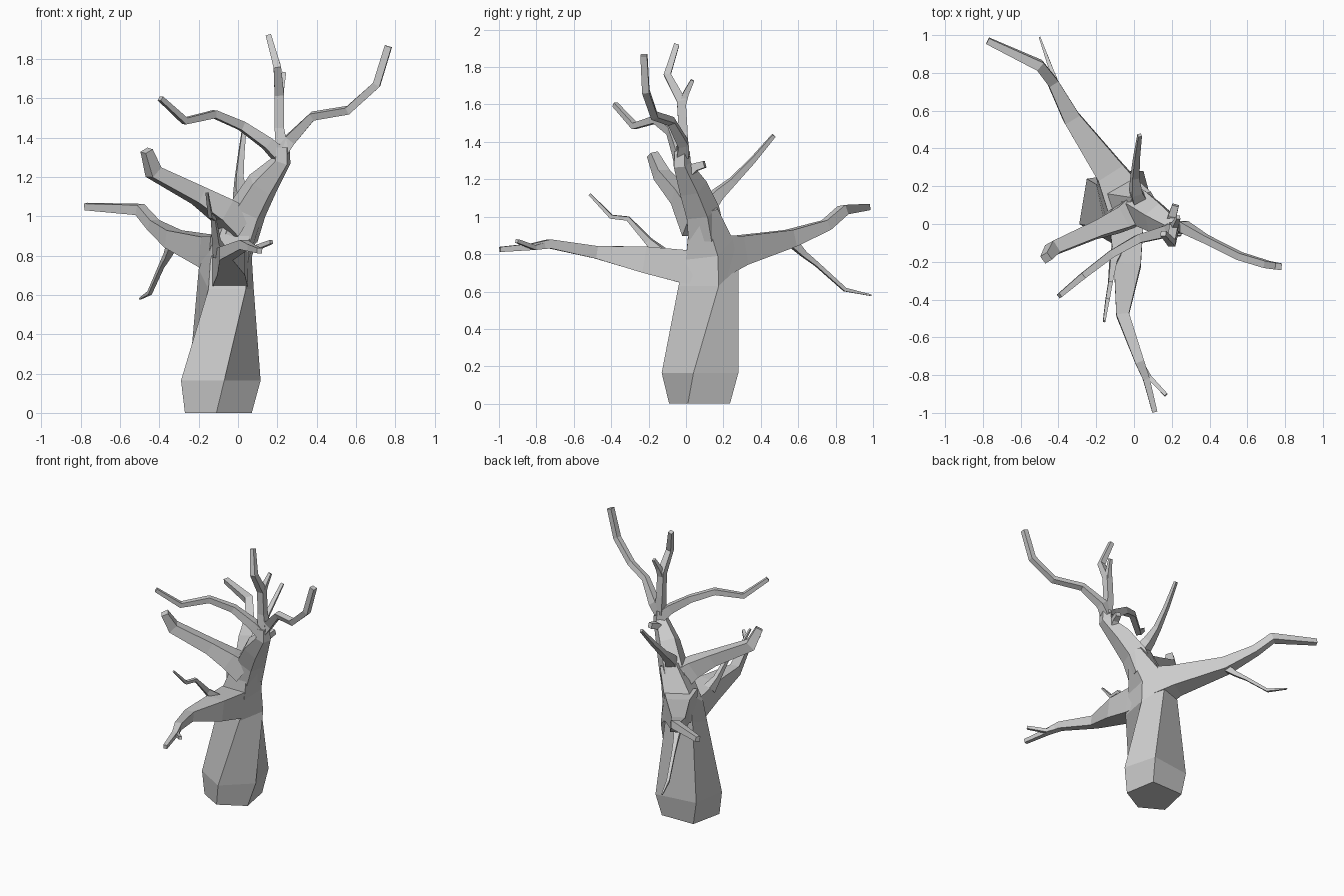
import bpy, bmesh, math
from mathutils import Vector


def skin(name, rings):
    """Bridge equal-length vertex rings into one flat-shaded closed tube."""
    bm = bmesh.new()
    loops = [[bm.verts.new(p) for p in ring] for ring in rings]
    n = len(loops[0])
    for a, b in zip(loops, loops[1:]):
        for i in range(n):
            j = (i + 1) % n
            bm.faces.new((a[i], a[j], b[j], b[i]))
    bm.faces.new(loops[0][::-1])
    bm.faces.new(loops[-1])
    bmesh.ops.recalc_face_normals(bm, faces=bm.faces[:])
    mesh = bpy.data.meshes.new(name)
    bm.to_mesh(mesh)
    bm.free()
    obj = bpy.data.objects.new(name, mesh)
    bpy.context.collection.objects.link(obj)
    return obj


def branch(name, path, sides=4, turn=45):
    """Sweep a tapering polygon along (x, y, z, radius) points."""
    pts = [Vector(p[:3]) for p in path]
    rings, side = [], None
    for i, p in enumerate(pts):
        t = Vector((0, 0, 0))
        if i > 0:
            t += (p - pts[i - 1]).normalized()
        if i < len(pts) - 1:
            t += (pts[i + 1] - p).normalized()
        t.normalize()
        if side is None:
            ref = Vector((0, 0, 1)) if abs(t.z) < 0.9 else Vector((0, 1, 0))
            side = ref.cross(t)
        side = (side - t * side.dot(t)).normalized()
        up = t.cross(side)
        ring = []
        for k in range(sides):
            a = math.radians(turn) + 2 * math.pi * k / sides
            ring.append(p + (side * math.cos(a) + up * math.sin(a)) * path[i][3])
        rings.append(ring)
    return skin(name, rings)


# Twisted five-sided trunk
skin("trunk", [
    [(-0.11, -0.09, 0), (0.07, 0.01, 0), (0.03, 0.235, 0), (-0.22, 0.23, 0), (-0.27, 0, 0)],
    [(-0.07, -0.13, .165), (0.115, 0.04, .165), (0.05, 0.28, .165), (-0.25, 0.24, .165), (-0.29, 0, .165)],
    [(0.04, -0.04, .63), (0.08, 0.175, .63), (-0.03, 0.28, .73), (-0.2, 0.21, .73), (-0.15, -0.03, .63)],
    [(0.05, 0.0, .77), (0.07, 0.17, .79), (0.0, 0.25, .88), (-0.14, 0.16, .9), (-0.14, 0.0, .78)],
    [(0.06, 0.02, 1.0), (0.13, 0.1, 1.02), (0.09, 0.17, 1.04), (-0.01, 0.14, 1.09), (-0.05, 0.03, 1.02)],
])

# Upper trunk leaning right to the crown fork
branch("upper_trunk", [(0.0, 0.1, 0.9, .11), (0.05, 0.08, 1.03, .1), (0.125, 0.03, 1.16, .085),
                       (0.22, -0.025, 1.28, .052), (0.22, -0.025, 1.35, .045)], 5, 20)
branch("crown_stub", [(0.19, 0.0, 1.22, .035), (0.205, 0.05, 1.265, .03), (0.22, 0.1, 1.28, .025)])

# Crown branches
branch("crown_right_branch", [(0.22, -0.02, 1.33, .045), (0.265, -0.015, 1.39, .04), (0.38, -0.08, 1.51, .028),
                              (0.56, -0.17, 1.54, .027), (0.705, -0.215, 1.67, .027), (0.765, -0.225, 1.865, .025)])
branch("crown_left_branch", [(0.22, -0.02, 1.3, .05), (0.15, -0.045, 1.37, .042), (0.02, -0.08, 1.46, .032),
                             (-0.12, -0.16, 1.52, .028), (-0.27, -0.275, 1.485, .024), (-0.395, -0.38, 1.6, .018)])
branch("crown_top_branch", [(0.225, -0.02, 1.33, .045), (0.21, -0.015, 1.45, .034), (0.21, -0.025, 1.62, .034),
                            (0.2, -0.1, 1.76, .027), (0.155, -0.05, 1.92, .02)])
branch("crown_top_twig", [(0.21, -0.02, 1.6, .028), (0.22, 0.0, 1.66, .022), (0.235, 0.035, 1.73, .014)])

# Thick left branch
branch("left_branch", [(0.0, 0.07, 0.96, .11), (-0.08, 0.02, 1.03, .085), (-0.2, -0.03, 1.105, .062),
                       (-0.43, -0.13, 1.225, .05), (-0.465, -0.18, 1.335, .033)])

# Large back branch with hanging twig
branch("back_branch", [(-0.05, 0.14, 0.79, .16), (-0.13, 0.28, 0.82, .11), (-0.33, 0.56, 0.885, .064),
                       (-0.43, 0.75, 0.955, .04), (-0.5, 0.84, 1.035, .038), (-0.775, 0.97, 1.05, .024)])
branch("back_twig", [(-0.33, 0.56, 0.87, .035), (-0.36, 0.63, 0.8, .022), (-0.39, 0.7, 0.745, .016),
                     (-0.45, 0.85, 0.61, .014), (-0.5, 0.99, 0.58, .006)])

# Front branch, forked at its end, with a rising twig
branch("front_branch", [(-0.04, 0.06, 0.73, .13), (-0.04, -0.02, 0.735, .125), (-0.035, -0.22, 0.77, .1),
                        (-0.06, -0.48, 0.81, .048), (0.03, -0.73, 0.855, .034),
                        (0.065, -0.82, 0.84, .025), (0.11, -0.995, 0.825, .019)])
branch("front_fork", [(0.035, -0.74, 0.85, .025), (0.08, -0.81, 0.835, .018), (0.17, -0.905, 0.87, .014)])
branch("front_twig", [(-0.09, -0.14, 0.81, .045), (-0.11, -0.2, 0.87, .026), (-0.125, -0.31, 0.99, .016),
                      (-0.14, -0.4, 1.0, .015), (-0.158, -0.515, 1.12, .009)])

# Slim rear shoot
branch("rear_shoot", [(0.04, 0.1, 1.04, .06), (0.01, 0.17, 1.12, .042), (0.005, 0.25, 1.19, .027),
                      (0.015, 0.36, 1.305, .02), (0.03, 0.47, 1.435, .014)])
